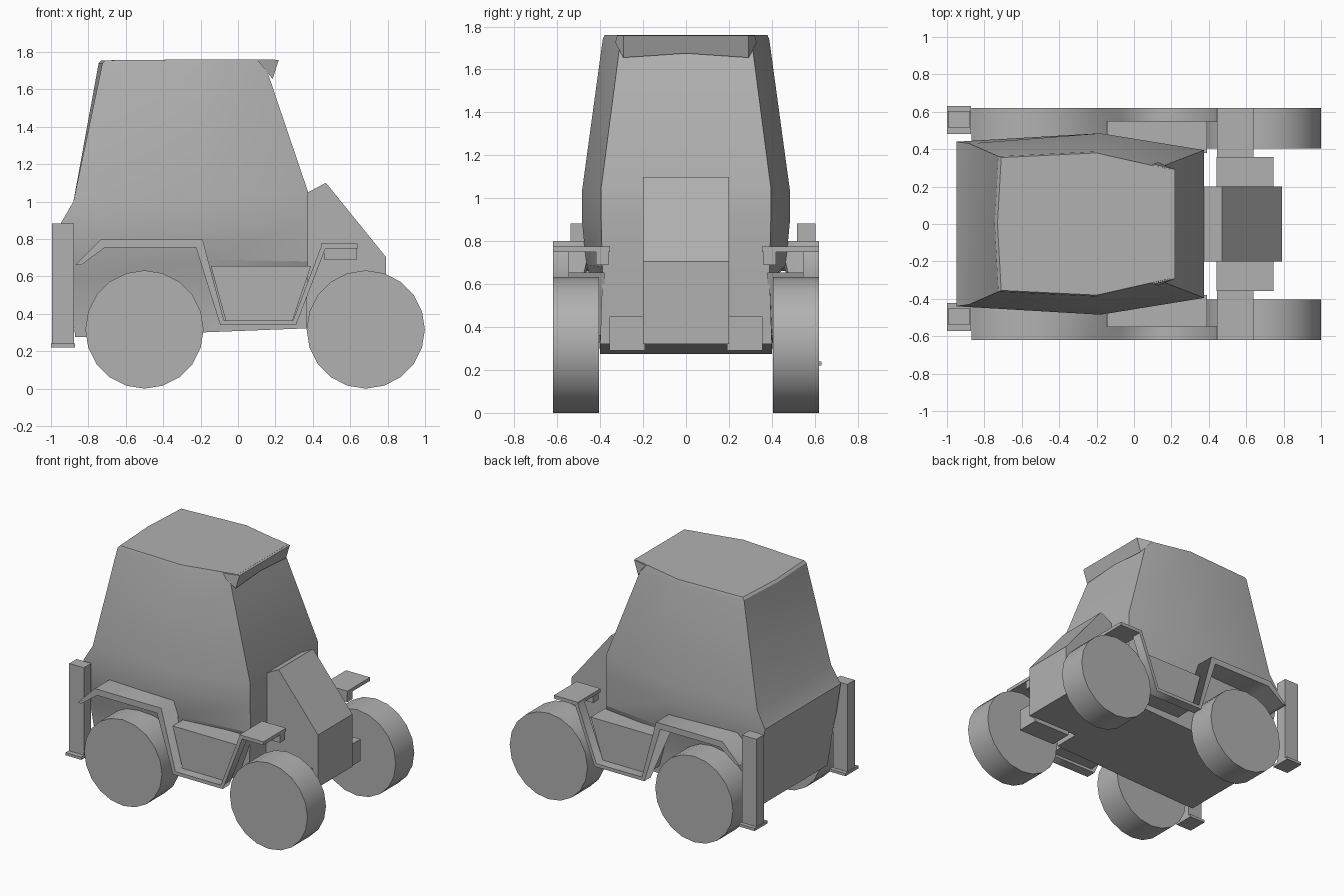
import bpy, bmesh, math
from mathutils import Matrix

if "Cube" in bpy.data.objects:
    bpy.data.objects.remove(bpy.data.objects["Cube"])

# Dark grey paint shared by every part
grey = bpy.data.materials.new("dark_grey")
grey.diffuse_color = (.44, .44, .44, 1)
grey.use_nodes = True
grey.node_tree.nodes["Principled BSDF"].inputs["Base Color"].default_value = grey.diffuse_color


def make(name, bm, smooth=0):
    bmesh.ops.recalc_face_normals(bm, faces=bm.faces[:])
    me = bpy.data.meshes.new(name)
    bm.to_mesh(me)
    bm.free()
    me.materials.append(grey)
    ob = bpy.data.objects.new(name, me)
    bpy.context.collection.objects.link(ob)
    if smooth:
        bpy.ops.object.select_all(action='DESELECT')
        ob.select_set(True)
        bpy.context.view_layer.objects.active = ob
        bpy.ops.object.shade_smooth_by_angle(angle=math.radians(smooth))
    return ob


def loft(name, rings, smooth=0):
    """Skin a list of equal-length closed rings and cap both ends."""
    bm = bmesh.new()
    vs = [[bm.verts.new(p) for p in r] for r in rings]
    n = len(vs[0])
    for a, b in zip(vs, vs[1:]):
        for i in range(n):
            j = (i + 1) % n
            bm.faces.new((a[i], a[j], b[j], b[i]))
    bm.faces.new(vs[0])
    bm.faces.new(vs[-1])
    return make(name, bm, smooth)


def prism(name, profile, y0, y1):
    """Extrude an xz profile along y."""
    return loft(name, [[(x, y, z) for x, z in profile] for y in (y0, y1)])


def box(name, x0, x1, y0, y1, z0, z1):
    return prism(name, [(x0, z0), (x1, z0), (x1, z1), (x0, z1)], y0, y1)


def wheel(name, x, y, r=0.316, w=0.215):
    bm = bmesh.new()
    bmesh.ops.create_cone(bm, cap_ends=True, segments=20, radius1=r, radius2=r, depth=w,
                          matrix=Matrix.Translation((x, y, r)) @ Matrix.Rotation(math.pi / 2, 4, 'X'))
    make(name, bm, 25)


# Cab: rings from underside to roof, each given by rear, middle and front corner
cab_rings = []
for rear, mid, front in [
    ((-.87, .40, .275), (-.20, .40, .30), (.365, .40, .322)),
    ((-.905, .425, .58), (-.18, .405, .61), (.372, .39, .62)),
    ((-.92, .435, .67), (-.18, .465, .69), (.375, .39, .68)),
    ((-.95, .44, .88), (-.18, .485, .90), (.375, .395, .90)),
    ((-.88, .43, 1.0), (-.18, .485, 1.03), (.375, .395, 1.05)),
    ((-.725, .362, 1.74), (-.20, .388, 1.74), (.155, .31, 1.70)),
    ((-.71, .355, 1.755), (-.20, .38, 1.76), (.20, .29, 1.76)),
]:
    half = [front, mid, rear]
    back = (rear[0] - (.02 if rear[2] > 1.5 else 0), 0, rear[2])
    cab_rings.append(half + [back] + [(x, -y, z) for x, y, z in reversed(half)])
loft("cab", cab_rings, 20)

# Roof visor above the windscreen, drooping towards its ends
loft("roof_visor", [[(.10, y * 1.1, 1.757), (.218, y, 1.758), (.185, y, z), (.13, y * 1.13, 1.725)]
                    for y, z in ((-.292, 1.655), (0, 1.675), (.292, 1.655))])

# Hood with sloping top
prism("hood", [(.34, 1.04), (.375, 1.05), (.47, 1.10), (.79, .705), (.79, .32), (.34, .32)], -.2, .2)

# Fender path: outer line, thickness shift and inner edge at each bend
path = [(-.87, .66, .03, 0, .44), (-.73, .80, .02, -.045, .44), (-.19, .80, -.035, -.045, .44),
        (-.075, .365, -.02, -.025, .545), (.295, .365, .015, -.025, .545), (.45, .775, .02, -.02, .545)]

for side, s in (("left", 1), ("right", -1)):
    wheel("rear_wheel_" + side, -.5, s * .5125)
    wheel("front_wheel_" + side, .683, s * .5125)
    # Bent strip forming rear fender and step
    loft("fender_" + side, [[(x, s * .62, z), (x, s * yi, z),
                             (x + dx, s * yi, z + dz), (x + dx, s * .62, z + dz)]
                            for x, z, dx, dz, yi in path], 80)
    # Front fender plate with a deeper inner lip
    box("front_fender_" + side, .445, .64, s * .355, s * .62, .75, .775)
    box("front_fender_lip_" + side, .46, .635, s * .36, s * .42, .69, .752)
    # Tank between the fenders
    prism("side_tank_" + side, [(-.145, .655), (.39, .655), (.29, .36), (-.065, .36)], s * .38, s * .55)
    # Front axle housing
    prism("axle_housing_" + side, [(.44, .29), (.745, .29), (.745, .45), (.44, .45)],
          s * .19, s * .357)

# Rear lift posts with foot plates
for name, y in (("left", .56), ("right", -.495)):
    box("rear_post_" + name, -.995, -.877, y - .043, y + .043, .24, .882)
    box("post_foot_" + name, -1.0, -.872, y - .078, y + .072, .22, .24)
